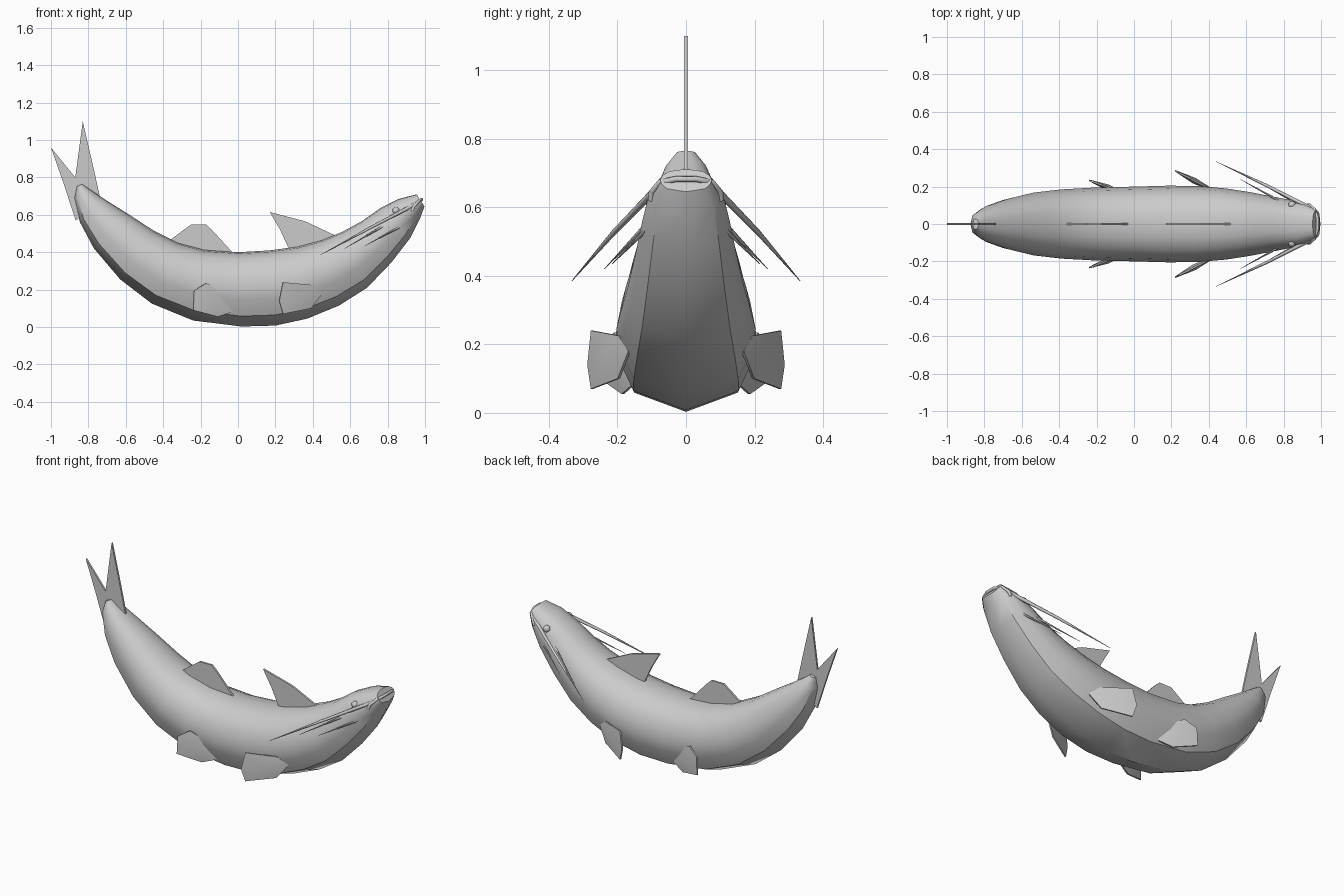
import bpy, bmesh
from mathutils import Vector

if "Cube" in bpy.data.objects:
    bpy.data.objects.remove(bpy.data.objects["Cube"])


def make(name, verts, faces, smooth=True):
    me = bpy.data.meshes.new(name)
    me.from_pydata([tuple(v) for v in verts], [], faces)
    bm = bmesh.new()
    bm.from_mesh(me)
    bmesh.ops.recalc_face_normals(bm, faces=bm.faces)
    bm.to_mesh(me)
    bm.free()
    ob = bpy.data.objects.new(name, me)
    bpy.context.collection.objects.link(ob)
    if smooth:
        bpy.ops.object.select_all(action='DESELECT')
        ob.select_set(True)
        bpy.context.view_layer.objects.active = ob
        bpy.ops.object.shade_smooth_by_angle(angle=0.7)
    return ob


def blade(name, pts, t=0.006):
    """Flat fin in the middle plane, from an x-z outline."""
    n = len(pts)
    verts = [(x, s * t, z) for s in (-1, 1) for x, z in pts]
    faces = [list(range(n)), list(range(n, 2 * n))]
    faces += [(i, (i + 1) % n, n + (i + 1) % n, n + i) for i in range(n)]
    make(name, verts, faces, False)


def side_fin(name, pts, x0, y0, slope, side, bulge=0.016):
    """Lens-shaped fin lying on a slanted plane beside the body."""
    n = len(pts)
    ring = [Vector((x, y0 + (x0 - x) * slope, z)) for x, z in pts]
    mid = sum(ring, Vector()) / n
    normal = Vector((slope, 1, 0)).normalized()
    verts = [p + normal * k for k in (-0.004, 0.004) for p in ring]
    verts += [mid - normal * bulge, mid + normal * bulge]
    faces = []
    for i in range(n):
        j = (i + 1) % n
        faces += [(i, j, 2 * n), (n + i, n + j, 2 * n + 1), (i, j, n + j, n + i)]
    make(name, [(v.x, v.y * side, v.z) for v in verts], faces)


def tube(name, pts, radii):
    cu = bpy.data.curves.new(name, 'CURVE')
    cu.dimensions = '3D'
    cu.bevel_depth = 1
    cu.bevel_resolution = 1
    cu.use_fill_caps = True
    sp = cu.splines.new('POLY')
    sp.points.add(len(pts) - 1)
    for p, co, r in zip(sp.points, pts, radii):
        p.co = (*co, 1)
        p.radius = r
    ob = bpy.data.objects.new(name, cu)
    bpy.context.collection.objects.link(ob)


# Body: back point (x, z), belly point (x, z), half width
sections = [
    (-.832, .764, -.862, .752, .028), (-.79, .735, -.875, .69, .062),
    (-.70, .675, -.845, .56, .10), (-.58, .60, -.77, .42, .135),
    (-.45, .515, -.63, .255, .168), (-.32, .45, -.46, .125, .185),
    (-.18, .413, -.24, .035, .195), (0, .40, .02, .003, .20),
    (.17, .41, .20, .008, .205), (.32, .43, .37, .045, .203),
    (.45, .465, .54, .115, .19), (.56, .51, .69, .21, .17),
    (.66, .565, .82, .345, .148), (.76, .635, .92, .475, .128),
    (.86, .685, .975, .585, .108), (.955, .71, .997, .645, .075),
]
# Half cross-section: width share, height share (keeled belly)
half = [(0, 0), (.75, .14), (.95, .36), (1, .52), (.92, .73), (.68, .9), (.36, .98), (0, 1)]
ring = half + [(-w, h) for w, h in half[-2:0:-1]]
n = len(ring)
verts = []
for tx, tz, bx, bz, w in sections:
    for a, h in ring:
        verts.append((bx + (tx - bx) * h, a * w, bz + (tz - bz) * h))
faces = [(s * n + i, s * n + (i + 1) % n, (s + 1) * n + (i + 1) % n, (s + 1) * n + i)
         for s in range(len(sections) - 1) for i in range(n)]
faces += [list(range(n)), list(range(len(verts) - n, len(verts)))]
make("body", verts, faces)

# Middle fins
blade("dorsal_fin", [(.17, .615), (.36, .565), (.52, .49), (.50, .42), (.29, .38), (.225, .52)])
blade("rear_dorsal_fin", [(-.37, .46), (-.29, .52), (-.25, .548), (-.17, .548), (-.14, .52),
                          (-.03, .40), (-.2, .36)])
blade("tail_fin", [(-1.0, .96), (-.87, .80), (-.83, 1.10), (-.77, .84), (-.737, .69),
                   (-.80, .62), (-.868, .57), (-.93, .76)])

for side, tag in ((1, "left"), (-1, "right")):
    # Paired fins
    side_fin("pectoral_fin_" + tag, [(.45, .18), (.395, .225), (.24, .24), (.22, .14),
                                     (.24, .07), (.39, .10)], .45, .165, .52, side)
    side_fin("pelvic_fin_" + tag, [(-.17, .235), (-.235, .195), (-.24, .09), (-.11, .055),
                                   (-.02, .085), (-.06, .17)], -.02, .15, .38, side)
    # Whiskers
    tube("long_whisker_" + tag, [(.945, side * .085, .655), (.70, side * .21, .527),
                                 (.44, side * .333, .385)], [.011, .008, .001])
    tube("front_whisker_" + tag, [(.92, side * .085, .565), (.68, side * .215, .435)], [.008, .001])
    tube("rear_whisker_" + tag, [(.82, side * .10, .565), (.57, side * .238, .42)], [.008, .001])
    # Eyes
    bpy.ops.mesh.primitive_uv_sphere_add(segments=12, ring_count=8, radius=.02,
                                         location=(.845, side * .103, .622))
    bpy.context.object.name = "eye_" + tag
    bpy.ops.object.shade_smooth()

# Mouth
lip = [(.93, .102, .62), (.94, .10, .645), (.965, .078, .672), (.982, .03, .682)]
lip += [(x, -y, z) for x, y, z in reversed(lip)]
tube("lip", lip, [.009] * len(lip))
